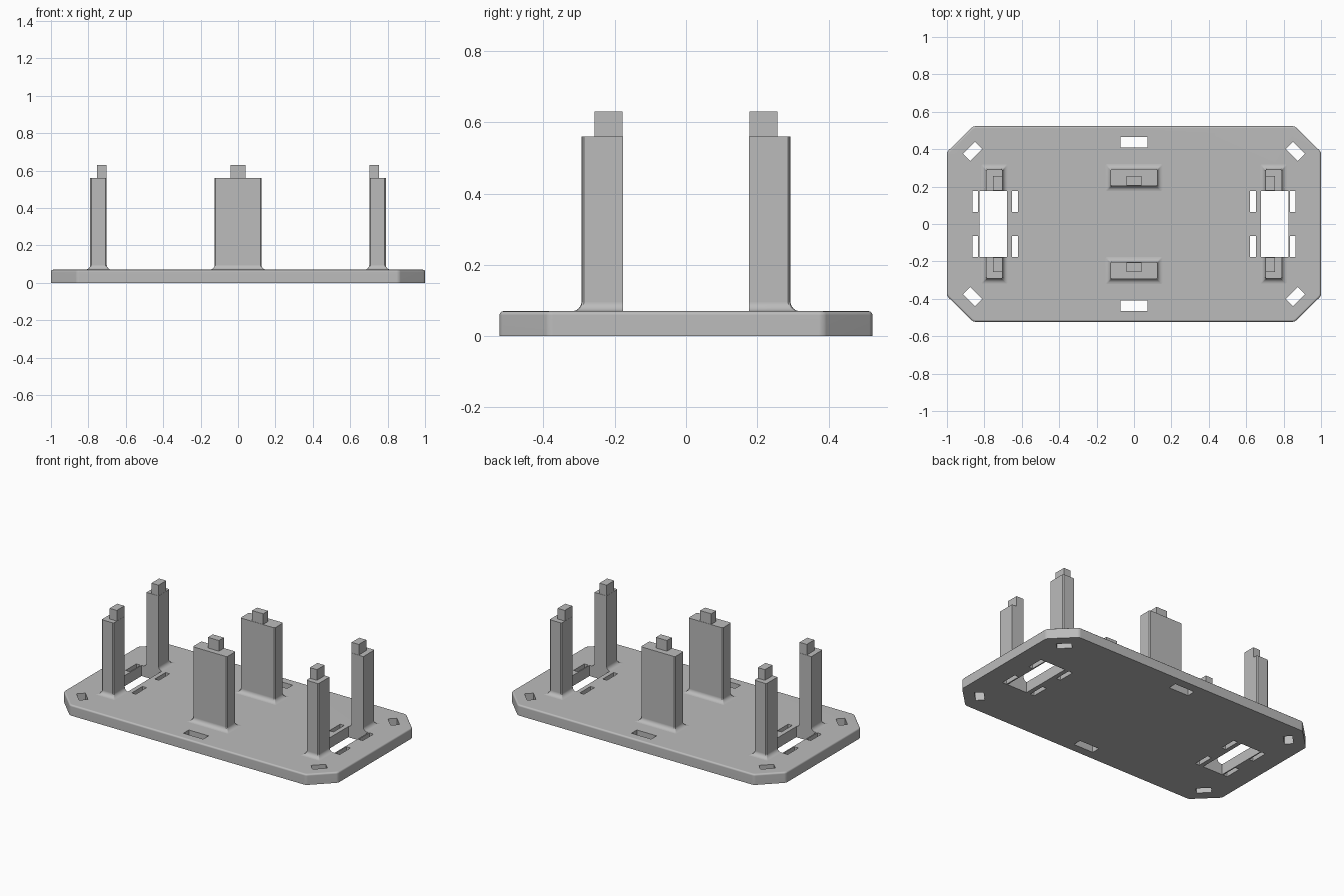
import bpy, bmesh
from math import cos, sin, pi
from mathutils import Matrix, Vector

cube = bpy.data.objects.get("Cube")
if cube:
    bpy.data.objects.remove(cube, do_unlink=True)

grey = bpy.data.materials.new("plain grey")
grey.use_nodes = True
GREY = (0.5, 0.5, 0.5, 1)
grey.diffuse_color = GREY
grey.node_tree.nodes["Principled BSDF"].inputs["Base Color"].default_value = GREY

TOP = 0.07       # upper surface of the plate
POST_TOP = 0.56
PEG_TOP = 0.63


def finish(bm, name):
    bmesh.ops.recalc_face_normals(bm, faces=bm.faces)
    mesh = bpy.data.meshes.new(name)
    bm.to_mesh(mesh)
    bm.free()
    obj = bpy.data.objects.new(name, mesh)
    bpy.context.collection.objects.link(obj)
    mesh.materials.append(grey)
    return obj


def activate(obj):
    bpy.ops.object.select_all(action='DESELECT')
    obj.select_set(True)
    bpy.context.view_layer.objects.active = obj


def smooth(obj):
    activate(obj)
    bpy.ops.object.shade_smooth_by_angle(angle=0.7)
    weighted = obj.modifiers.new("clean normals", 'WEIGHTED_NORMAL')
    weighted.keep_sharp = True


def add_box(bm, x0, x1, y0, y1, z0, z1, turn=0):
    centre = Vector((x0 + x1, y0 + y1, z0 + z1)) / 2
    size = Matrix.Diagonal((x1 - x0, y1 - y0, z1 - z0, 1))
    bmesh.ops.create_cube(bm, size=1, matrix=Matrix.Translation(centre)
                          @ Matrix.Rotation(turn, 4, 'Z') @ size)


# Base plate: octagonal outline with softened corners and a rounded upper rim
quarter = [(1, 0.385), (0.86, 0.523)]
outline = (quarter + [(-x, y) for x, y in reversed(quarter)]
           + [(-x, -y) for x, y in quarter] + [(x, -y) for x, y in reversed(quarter)])
bm = bmesh.new()
floor = bm.faces.new([bm.verts.new((x, y, 0)) for x, y in outline])
raised = bmesh.ops.extrude_face_region(bm, geom=[floor], use_keep_orig=True)["geom"]
for v in [g for g in raised if isinstance(g, bmesh.types.BMVert)]:
    v.co.z = TOP
bmesh.ops.recalc_face_normals(bm, faces=bm.faces)
uprights = [e for e in bm.edges if abs(e.verts[0].co.z - e.verts[1].co.z) > 0.01]
bmesh.ops.bevel(bm, geom=uprights, offset=0.012, segments=3, profile=0.5, affect='EDGES')
rim = [e for e in bm.edges if all(v.co.z > TOP - 0.001 for v in e.verts)]
bmesh.ops.bevel(bm, geom=rim, offset=0.011, segments=3, profile=0.5, affect='EDGES')
plate = finish(bm, "base_plate")

# Openings through the plate: windows, narrow slots, edge slots, corner slots
bm = bmesh.new()
for sy in (-1, 1):
    add_box(bm, -0.072, 0.072, sy * 0.437 - 0.028, sy * 0.437 + 0.028, -0.1, 0.2)
for sx in (-1, 1):
    add_box(bm, sx * 0.753 - 0.073, sx * 0.753 + 0.073, -0.176, 0.176, -0.1, 0.2)
    for sy in (-1, 1):
        for x in (0.636, 0.849):
            add_box(bm, sx * x - 0.015, sx * x + 0.015,
                    sy * 0.12 - 0.056, sy * 0.12 + 0.056, -0.1, 0.2)
        cx, cy = sx * 0.863, sy * 0.388
        add_box(bm, cx - 0.045, cx + 0.045, cy - 0.027, cy + 0.027,
                -0.1, 0.2, -sx * sy * pi / 4)
cutter = finish(bm, "opening_cutter")
cutter.hide_render = True
cut = plate.modifiers.new("openings", 'BOOLEAN')
cut.operation = 'DIFFERENCE'
cut.solver = 'EXACT'
cut.object = cutter
activate(plate)
bpy.ops.object.modifier_apply(modifier=cut.name)
bpy.data.objects.remove(cutter, do_unlink=True)
smooth(plate)


def post(name, x0, x1, y0, y1, sx, sy, flush):
    """Post with a flared foot; a flush post has no flare on its inner side."""
    r, c, steps = 0.027, 0.006, 6
    levels = [(r, TOP - 0.01)]
    for i in range(steps + 1):
        a = pi / 2 * i / steps
        levels.append((r * (1 - sin(a)), TOP + r * (1 - cos(a))))
    levels.append((0, POST_TOP))
    ci = 0 if flush else c
    bm = bmesh.new()
    rings = []
    for d, z in levels:
        a, b, e, f = x0 - d, x1 + d, y0 - (0 if flush else d), y1 + d
        pts = [(b, f - c), (b - c, f), (a + c, f), (a, f - c)]
        pts += [(a, e), (b, e)] if flush else [(a, e + ci), (a + ci, e), (b - ci, e), (b, e + ci)]
        rings.append([bm.verts.new((sx * x, sy * y, z)) for x, y in pts])
    for low, high in zip(rings, rings[1:]):
        for i in range(len(low)):
            j = (i + 1) % len(low)
            bm.faces.new((low[i], low[j], high[j], high[i]))
    bm.faces.new(rings[0])
    bm.faces.new(rings[-1])
    smooth(finish(bm, name))


def peg(name, x0, x1, y0, y1, sx, sy):
    bm = bmesh.new()
    xs, ys = sorted((sx * x0, sx * x1)), sorted((sy * y0, sy * y1))
    add_box(bm, *xs, *ys, POST_TOP - 0.01, PEG_TOP)
    finish(bm, name)


# Posts and their locating pegs
for sy, depth in ((-1, "front"), (1, "back")):
    post(f"{depth}_middle_post", -0.125, 0.125, 0.203, 0.293, 1, sy, False)
    peg(f"{depth}_middle_peg", -0.04, 0.04, 0.205, 0.256, 1, sy)
    for sx, side in ((-1, "right"), (1, "left")):
        post(f"{depth}_{side}_post", 0.702, 0.79, 0.176, 0.292, sx, sy, True)
        peg(f"{depth}_{side}_peg", 0.703, 0.755, 0.178, 0.257, sx, sy)
